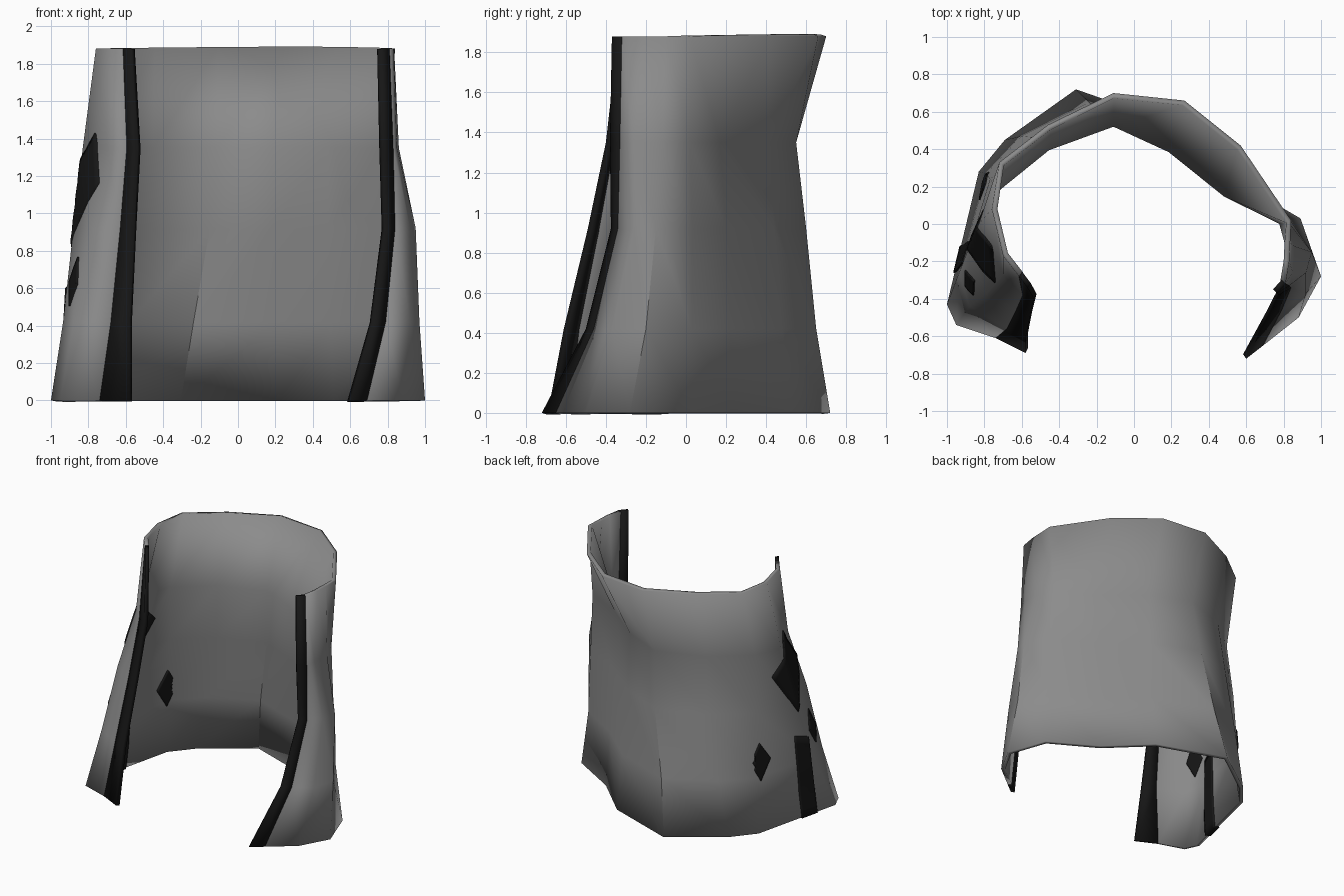
import bpy, bmesh
from mathutils import Vector

if "Cube" in bpy.data.objects:
    bpy.data.objects.remove(bpy.data.objects["Cube"])

# Outer cross-sections from the left front edge, round the back, to the right front edge
LEVELS = {
    0.0: [(-.58, -.69), (-.74, -.61), (-.95, -.54), (-1, -.43), (-.83, .28), (-.69, .45), (-.31, .72),
          (.23, .53), (.53, .24), (.89, .03), (1, -.28), (.88, -.5), (.69, -.65), (.6, -.72)],
    0.42: [(-.58, -.61), (-.68, -.56), (-.88, -.44), (-.935, -.26), (-.79, .27), (-.6, .47), (-.24, .65),
           (.22, .48), (.51, .22), (.83, .03), (.97, -.2), (.92, -.37), (.79, -.46), (.72, -.5)],
    0.92: [(-.555, -.49), (-.63, -.46), (-.79, -.37), (-.88, -.12), (-.77, .24), (-.51, .46), (-.15, .6),
           (.2, .44), (.5, .2), (.81, .03), (.95, -.15), (.92, -.26), (.84, -.34), (.785, -.375)],
    1.35: [(-.535, -.4), (-.595, -.38), (-.7, -.27), (-.83, 0), (-.74, .2), (-.47, .42), (-.11, .55),
           (.2, .41), (.5, .17), (.8, .02), (.86, -.12), (.85, -.26), (.83, -.33), (.775, -.38)],
    1.88: [(-.57, -.34), (-.615, -.28), (-.7, -.17), (-.76, .08), (-.72, .33), (-.46, .53), (-.11, .7),
           (.27, .66), (.57, .42), (.84, .02), (.835, -.1), (.83, -.2), (.81, -.32), (.765, -.37)],
}


def make_material(name, level):
    mat = bpy.data.materials.new(name)
    mat.diffuse_color = (level, level, level, 1)
    mat.use_nodes = True
    mat.node_tree.nodes["Principled BSDF"].inputs["Base Color"].default_value = mat.diffuse_color
    return mat


grey = make_material("grey_cloth", 0.26)
dark = make_material("dark_trim", 0.008)


def make_object(name, bm, material):
    mesh = bpy.data.meshes.new(name)
    bm.to_mesh(mesh)
    bm.free()
    obj = bpy.data.objects.new(name, mesh)
    bpy.context.collection.objects.link(obj)
    mesh.materials.append(material)
    return obj


def thicken(obj, amount):
    mod = obj.modifiers.new("thickness", 'SOLIDIFY')
    mod.thickness = amount
    mod.offset = -1
    bpy.ops.object.select_all(action='DESELECT')
    obj.select_set(True)
    bpy.context.view_layer.objects.active = obj
    bpy.ops.object.shade_smooth_by_angle(angle=0.8)


def loft(name, first, last, thickness, material):
    bm = bmesh.new()
    rows = [[bm.verts.new((x, y, z)) for x, y in pts[first:last + 1]] for z, pts in LEVELS.items()]
    for low, high in zip(rows, rows[1:]):
        for i in range(last - first):
            bm.faces.new((low[i], high[i], high[i + 1], low[i + 1]))
    obj = make_object(name, bm, material)
    thicken(obj, thickness)
    return obj


# Main cloth and the two dark front borders
cloth = loft("cloth_panel", 1, 12, 0.03, grey)
loft("left_border", 0, 1, 0.03, dark)
loft("right_border", 12, 13, 0.03, dark)


def patch(name, corners):
    # corners run top, back, bottom, front; the grid is wrapped onto the cloth
    a, b, c, d = [Vector(p) + Vector((-.03, 0, 0)) for p in corners]
    n = 10
    bm = bmesh.new()
    grid = [[bm.verts.new(a.lerp(b, i / n).lerp(d.lerp(c, i / n), j / n)) for j in range(n + 1)]
            for i in range(n + 1)]
    for i in range(n):
        for j in range(n):
            bm.faces.new((grid[i][j], grid[i + 1][j], grid[i + 1][j + 1], grid[i][j + 1]))
    obj = make_object(name, bm, dark)
    wrap = obj.modifiers.new("wrap", 'SHRINKWRAP')
    wrap.target = cloth
    wrap.wrap_mode = 'ABOVE_SURFACE'
    wrap.offset = 0.009
    thicken(obj, 0.048)


# Dark patches on the left side
patch("large_patch", [(-.84, -.17, 1.45), (-.85, .1, 1.15), (-.9, -.11, .82), (-.73, -.32, 1.17)])
patch("rear_diamond_patch", [(-.81, .23, .68), (-.77, .31, .54), (-.81, .23, .39), (-.84, .14, .54)])
patch("front_diamond_patch", [(-.88, -.32, .78), (-.91, -.26, .64), (-.9, -.34, .51), (-.86, -.39, .63)])
patch("hem_strip_patch", [(-.92, -.2, .6), (-.89, -.08, .64), (-.93, -.11, .0), (-.97, -.25, .0)])
